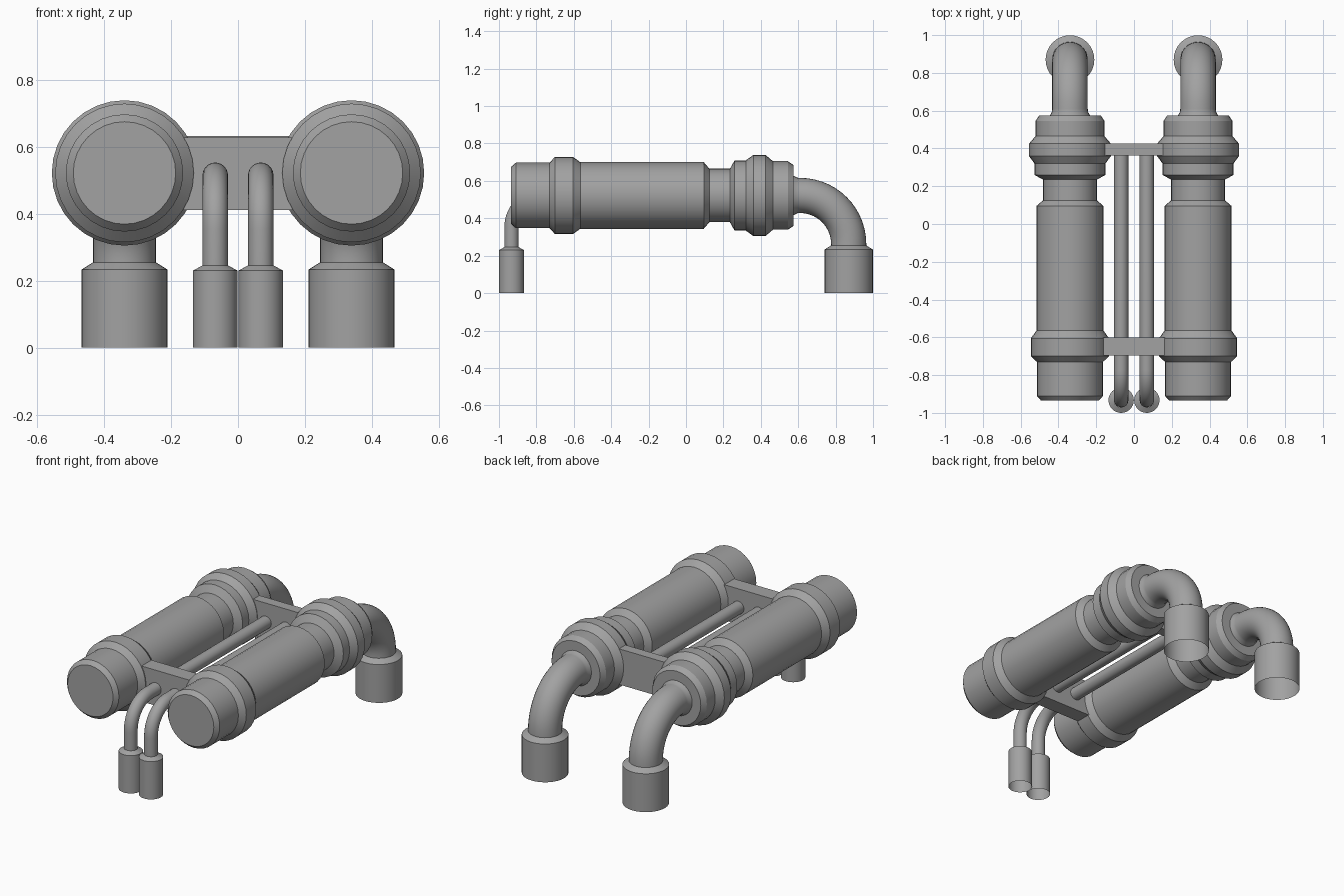
import bpy, bmesh
from math import sin, cos, pi, radians
from mathutils import Vector

if "Cube" in bpy.data.objects:
    bpy.data.objects.remove(bpy.data.objects["Cube"])

# Single grey metal
metal = bpy.data.materials.new("grey metal")
metal.use_nodes = True
GREY = (0.36, 0.36, 0.36, 1)
metal.diffuse_color = GREY
metal.node_tree.nodes["Principled BSDF"].inputs["Base Color"].default_value = GREY


def finish(name, bm, mirrored):
    bmesh.ops.recalc_face_normals(bm, faces=bm.faces)
    mesh = bpy.data.meshes.new(name)
    bm.to_mesh(mesh)
    bm.free()
    mesh.materials.append(metal)
    ob = bpy.data.objects.new(name, mesh)
    bpy.context.collection.objects.link(ob)
    if mirrored:
        ob.modifiers.new("both sides", "MIRROR")
    bpy.ops.object.select_all(action="DESELECT")
    ob.select_set(True)
    bpy.context.view_layer.objects.active = ob
    bpy.ops.object.shade_smooth_by_angle(angle=radians(25))
    return ob


def tube(name, x, stations, sides=32, cap_start=False, cap_end=False):
    """Skin rings given as (y, z, heading, radius) in the plane at x, mirrored to -x."""
    bm = bmesh.new()
    rings = []
    for y, z, a, r in stations:
        up = Vector((0, -sin(a), cos(a)))
        rings.append([bm.verts.new(Vector((x, y, z)) + r * (
            Vector((cos(t), 0, 0)) + up * sin(t)))
            for t in (2 * pi * i / sides for i in range(sides))])
    for lo, hi in zip(rings, rings[1:]):
        for i in range(sides):
            j = (i + 1) % sides
            bm.faces.new((lo[i], lo[j], hi[j], hi[i]))
    if cap_start:
        bm.faces.new(rings[0])
    if cap_end:
        bm.faces.new(rings[-1])
    return finish(name, bm, True)


def elbow(y, z, bend, radius, direction, steps=14):
    """Quarter bend from horizontal at (y, z) down to vertical."""
    out = []
    for i in range(steps + 1):
        a = pi / 2 * i / steps
        heading = -a if direction > 0 else pi + a
        out.append((y + direction * bend * sin(a), z - bend * (1 - cos(a)), heading, radius))
    return out


def socket(name, x, y, height, radius, neck, neck_z):
    """Upright sleeve with a bevelled shoulder, open underneath."""
    tube(name, x, [(y, z, pi / 2, r) for z, r in
                   ((0, radius), (height, radius), (neck_z, neck))])


def plate(name, half_x, y0, y1, z0, z1):
    bm = bmesh.new()
    bmesh.ops.create_cube(bm, size=1)
    for v in bm.verts:
        v.co = (v.co.x * 2 * half_x, y0 + (v.co.y + .5) * (y1 - y0),
                z0 + (v.co.z + .5) * (z1 - z0))
    finish(name, bm, False)


BODY_X, AXIS_Z = 0.339, 0.522

# Twin canisters: stepped lathe profile along y
profile = [(-.935, .153), (-.91, .175), (-.73, .175), (-.70, .207), (-.605, .207),
           (-.565, .178), (.095, .178), (.125, .143), (.235, .143), (.26, .188),
           (.32, .188), (.36, .217), (.425, .217), (.465, .183), (.545, .183), (.575, .163)]
tube("canisters", BODY_X, [(y, AXIS_Z, 0, r) for y, r in profile],
     cap_start=True, cap_end=True)

# Large rear outlet bends and their sockets
tube("rear_pipes", BODY_X, [(.57, AXIS_Z, 0, .108), (.595, AXIS_Z, 0, .095)]
     + elbow(.61, AXIS_Z, .26, .094, 1) + [(.87, .24, -pi / 2, .094)])
socket("rear_sockets", BODY_X, .87, .233, .129, .094, .255)

# Thin feed lines between the canisters and their sockets
tube("feed_lines", .068, [(.37, .515, pi, .038)]
     + elbow(-.773, .515, .16, .038, -1) + [(-.933, .235, pi * 1.5, .038)], sides=24)
socket("feed_sockets", .068, -.933, .23, .067, .038, .246)

# Cross plates tying the canisters together
plate("front_plate", .2, -.695, -.6, .412, .628)
plate("rear_plate", .2, .363, .425, .415, .632)
